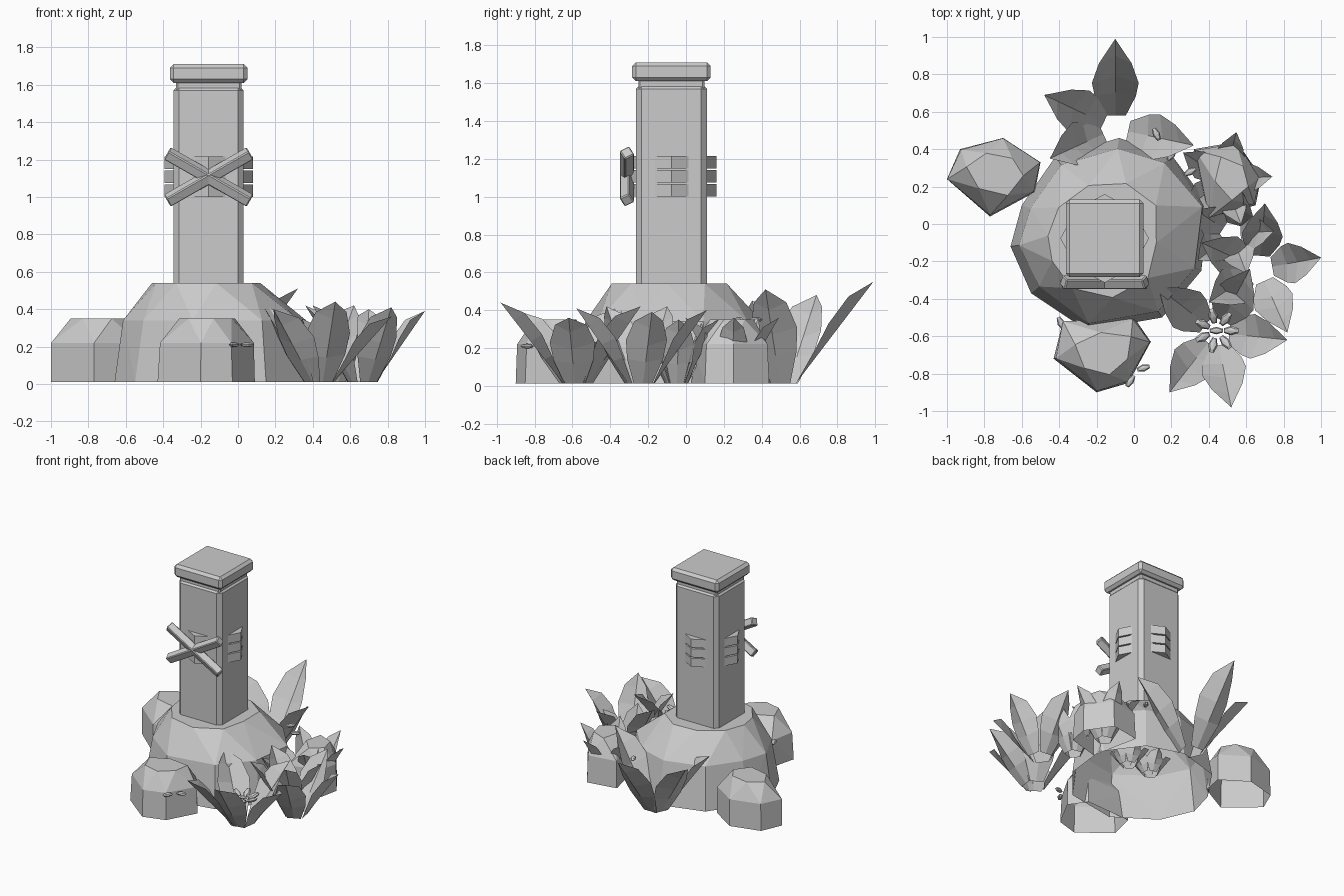
import bpy, bmesh, math, random
from mathutils import Vector, Matrix

random.seed(4)
if "Cube" in bpy.data.objects:
    bpy.data.objects.remove(bpy.data.objects["Cube"])

stone = bpy.data.materials.new("light_grey")
stone.use_nodes = True
grey = (0.6, 0.6, 0.6, 1)
stone.diffuse_color = grey
stone.node_tree.nodes["Principled BSDF"].inputs["Base Color"].default_value = grey

BASE = 0.012
AXIS = Vector((-0.157, -0.077, 0))     # centre line of the pillar


def finish(name, bm):
    mesh = bpy.data.meshes.new(name)
    bm.to_mesh(mesh)
    bm.free()
    mesh.materials.append(stone)
    obj = bpy.data.objects.new(name, mesh)
    bpy.context.collection.objects.link(obj)
    return obj


def block(name, centre, size, chamfer, tilt=0, roll=0):
    bm = bmesh.new()
    bmesh.ops.create_cube(bm, size=1)
    bmesh.ops.scale(bm, vec=size, verts=bm.verts)
    bmesh.ops.bevel(bm, geom=bm.edges[:], offset=chamfer, segments=1, affect='EDGES')
    bm.transform(Matrix.Translation(centre) @ Matrix.Rotation(tilt, 4, 'Y')
                 @ Matrix.Rotation(roll, 4, 'X'))
    return finish(name, bm)


def rock(name, outline, height, shoulder, waist, top, shift=(0, 0)):
    """Faceted boulder, open below: hull of a base, a shoulder and a flat top."""
    base = [Vector(p) for p in outline]
    centre = sum(base, Vector((0, 0))) / len(base)
    between = [(p + q) / 2 for p, q in zip(base, base[1:] + base[:1])]
    bm = bmesh.new()
    for ring, z, scale, wobble, move in ((base, BASE, 1, 0, (0, 0)),
                                         (base, shoulder, waist, 0.03, (0, 0)),
                                         (between, height, top, 0.06, shift)):
        for p in ring:
            s = scale + random.uniform(-wobble, wobble)
            bm.verts.new((*(centre + Vector(move) + (p - centre) * s), z))
    hull = bmesh.ops.convex_hull(bm, input=bm.verts[:])
    spare = {v for v in hull["geom_interior"] + hull["geom_unused"]
             if isinstance(v, bmesh.types.BMVert)}
    bmesh.ops.delete(bm, geom=list(spare), context='VERTS')
    bmesh.ops.recalc_face_normals(bm, faces=bm.faces)
    bmesh.ops.dissolve_limit(bm, angle_limit=0.04, verts=bm.verts[:], edges=bm.edges[:])
    under = [f for f in bm.faces if f.normal.z < -0.9]
    bmesh.ops.delete(bm, geom=under, context='FACES')
    return finish(name, bm)


def plant(name, centre, tips, width, root=0.07):
    """Clump of folded blades leaning outward from a common root."""
    bm = bmesh.new()
    c = Vector((*centre, 0))
    for x, y, z in tips:
        tip = Vector((x, y, z))
        out = Vector((x, y, 0)) - c
        out.normalize()
        side = Vector((-out.y, out.x, 0))
        start = c + out * root + Vector((0, 0, BASE))
        fold = Vector((0, 0, 0.6)) - out * 0.6
        rows = []
        for t, w in ((0, 0.45), (0.3, 0.88), (0.52, 1), (0.78, 0.7)):
            mid = start.lerp(tip, t)
            half = w * width / 2
            rows.append([bm.verts.new(p) for p in (
                mid + side * half + fold * half * t,
                mid,
                mid - side * half + fold * half * t)])
        end = bm.verts.new(tip)
        for a, b in zip(rows, rows[1:]):
            for i in (0, 1):
                bm.faces.new((a[i], a[i + 1], b[i + 1], b[i]))
        for i in (0, 1):
            bm.faces.new((rows[-1][i], rows[-1][i + 1], end))
    return finish(name, bm)


def add_petal(bm, at, angle, length, lift=0):
    place = (Matrix.Translation(at) @ Matrix.Rotation(angle, 4, 'Z')
             @ Matrix.Rotation(-lift, 4, 'Y')
             @ Matrix.Diagonal((length / 2, length / 4, length / 6, 1)))
    bmesh.ops.create_uvsphere(bm, u_segments=6, v_segments=4, radius=1, matrix=place)


# Pillar, neck and cap
block("pillar", AXIS + Vector((0, 0, 1.05)), (0.375, 0.375, 1.1), 0.03)
block("neck", AXIS + Vector((0, 0, 1.58)), (0.35, 0.35, 0.1), 0.01)
block("cap", AXIS + Vector((0, 0, 1.66)), (0.415, 0.415, 0.1), 0.02)

# Three wedge-shaped slats on each side of the pillar
for turn in range(4):
    bm = bmesh.new()
    for z in (1.0, 1.075, 1.15):
        plan = ((-0.095, -0.185), (0, -0.237), (0.095, -0.185))
        low, high = ([bm.verts.new((x, y, h)) for x, y in plan] for h in (z, z + 0.066))
        bm.faces.new(low[::-1])
        bm.faces.new(high)
        for i in (0, 1):
            bm.faces.new((low[i], low[i + 1], high[i + 1], high[i]))
    bm.transform(Matrix.Translation(AXIS) @ Matrix.Rotation(turn * math.pi / 2, 4, 'Z'))
    finish(f"slats_{turn + 1}", bm)

# Crossed bars on the front
for name, sign in (("cross_bar_rising", -1), ("cross_bar_falling", 1)):
    block(name, (-0.157, -0.312, 1.107), (0.51, 0.058, 0.058), 0.006, sign * 0.52, 0.5)

# Rocks
rock("mound", ((-0.66, -0.12), (-0.6, 0.1), (-0.42, 0.36), (-0.08, 0.46), (0.2, 0.37),
               (0.4, 0.1), (0.36, -0.25), (0.15, -0.5), (-0.25, -0.57), (-0.55, -0.37)),
     0.54, 0.34, 0.91, 0.61, (-0.03, -0.04))
rock("left_boulder", ((-1, 0.24), (-0.93, 0.4), (-0.7, 0.46), (-0.5, 0.33),
                      (-0.53, 0.17), (-0.77, 0.04)), 0.35, 0.22, 0.97, 0.68)
rock("front_boulder", ((-0.38, -0.52), (-0.43, -0.72), (-0.2, -0.9), (-0.03, -0.85),
                       (0.09, -0.63), (0, -0.5)), 0.35, 0.22, 0.97, 0.65)
rock("side_boulder", ((0.32, 0.4), (0.55, 0.44), (0.68, 0.25), (0.65, 0.1), (0.4, 0.03)),
     0.35, 0.22, 0.97, 0.6)

# Large leafy clumps
plant("front_plant", (0.44, -0.58),
      ((0.52, -0.98, 0.44), (0.19, -0.9, 0.4), (0.13, -0.34, 0.42),
       (0.62, -0.24, 0.42), (0.82, -0.62, 0.36)), 0.24)
plant("side_plant", (0.67, -0.24),
      ((1, -0.18, 0.39), (0.82, -0.58, 0.41), (0.7, 0.11, 0.4),
       (0.4, -0.42, 0.42), (0.36, -0.1, 0.42)), 0.22)
plant("back_plant", (-0.1, 0.51),
      ((-0.1, 0.99, 0.55), (-0.48, 0.69, 0.48), (-0.45, 0.35, 0.45),
       (0.32, 0.42, 0.51)), 0.25)

# Small leafy clumps, two of them low ones beneath the mound
for name, (x, y), reach, height, width in (
        ("inner_plant", (0.52, -0.05), 0.23, 0.35, 0.18),
        ("boulder_plant", (0.48, 0.24), 0.26, 0.36, 0.16),
        ("left_sprout", (-0.08, 0.08), 0.15, 0.15, 0.12),
        ("right_sprout", (0.12, 0.08), 0.15, 0.15, 0.12)):
    tips = []
    for i in range(5):
        a = math.tau * i / 5 + 0.05
        tips.append((x + reach * math.cos(a), y + reach * math.sin(a), height))
    plant(name, (x, y), tips, width, 0.05)

# Blossom: a ring of petals round a small heart
bm = bmesh.new()
heart = Vector((0.44, -0.57, 0.21))
for i in range(7):
    a = math.tau * i / 7
    add_petal(bm, heart + Vector((math.cos(a), math.sin(a), 0)) * 0.08, a, 0.1, 0.4)
add_petal(bm, heart, 0, 0.08)
finish("blossom", bm)

# Loose petals on the rocks
bm = bmesh.new()
for x, y, z, angle in ((-0.02, -0.84, 0.21, 1), (0.05, -0.77, 0.21, 0.3),
                       (-0.39, -0.53, 0.21, 2), (0.12, 0.48, 0.33, 2),
                       (0.3, 0.28, 0.35, 0.5), (0.2, 0.37, 0.35, 1)):
    add_petal(bm, Vector((x, y, z)), angle, 0.08)
finish("loose_petals", bm)
